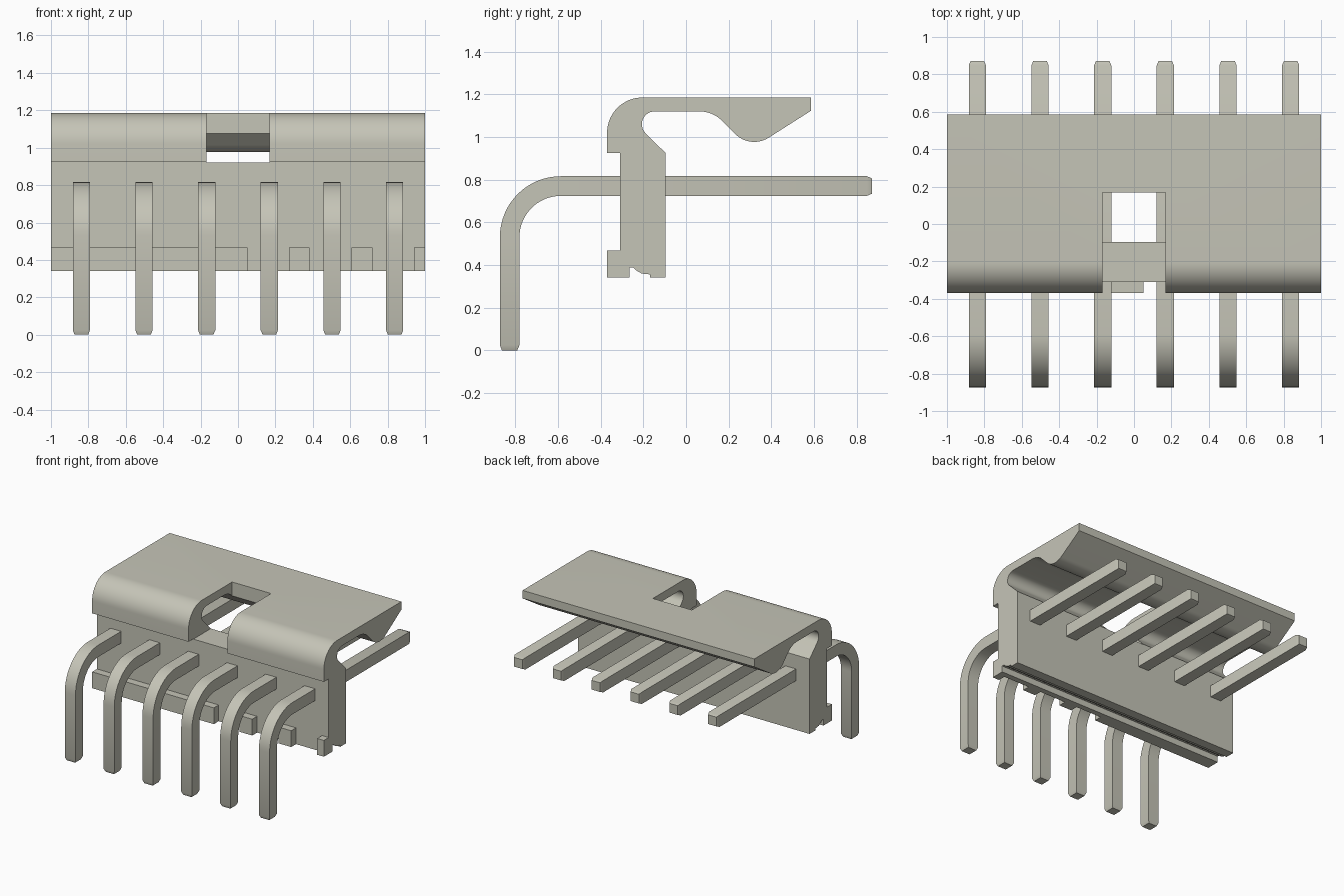
import bpy, bmesh, math

cube = bpy.data.objects.get("Cube")
if cube:
    bpy.data.objects.remove(cube, do_unlink=True)

# Single warm grey material
grey = bpy.data.materials.new("warm_grey")
colour = (0.56, 0.555, 0.475, 1)
grey.diffuse_color = colour
grey.use_nodes = True
grey.node_tree.nodes["Principled BSDF"].inputs["Base Color"].default_value = colour


def make_object(name, bm, smooth=False):
    bmesh.ops.recalc_face_normals(bm, faces=bm.faces)
    mesh = bpy.data.meshes.new(name)
    bm.to_mesh(mesh)
    bm.free()
    mesh.materials.append(grey)
    obj = bpy.data.objects.new(name, mesh)
    bpy.context.collection.objects.link(obj)
    select(obj)
    if smooth:
        bpy.ops.object.shade_smooth_by_angle(angle=math.radians(25))
    return obj


def select(obj):
    bpy.ops.object.select_all(action='DESELECT')
    obj.select_set(True)
    bpy.context.view_layer.objects.active = obj


def arc(cy, cz, r, start, end, steps):
    """Points on an arc in the y-z plane, angles in degrees."""
    angles = [math.radians(start + (end - start) * i / steps) for i in range(steps + 1)]
    return [(cy + r * math.cos(a), cz + r * math.sin(a)) for a in angles]


def extrude_profile(profile, x0, x1):
    """Prism along x from a y-z outline."""
    bm = bmesh.new()
    face = bm.faces.new([bm.verts.new((x0, y, z)) for y, z in profile])
    ext = bmesh.ops.extrude_face_region(bm, geom=[face])
    moved = [g for g in ext["geom"] if isinstance(g, bmesh.types.BMVert)]
    bmesh.ops.translate(bm, verts=moved, vec=(x1 - x0, 0, 0))
    return bm


def box(name, x0, x1, y0, y1, z0, z1):
    return make_object(name, extrude_profile([(y0, z0), (y1, z0), (y1, z1), (y0, z1)], x0, x1))


# Housing: wall, curled hook, latch bump and grooved underside in one outline
outline = [(-0.31, 0.34), (-0.31, 0.924), (-0.37, 0.924)]
outline += arc(-0.205, 1.02, 0.165, 180, 90, 16)          # outer curl
outline += [(0.586, 1.185), (0.586, 1.123)]               # top plate lip
outline += arc(0.32, 1.103, 0.126, -57, -135, 14)         # latch bump
outline += arc(0.063, 0.97, 0.15, 45, 90, 8)              # fillet to plate
outline += arc(-0.147, 1.06, 0.06, 90, 225, 14)           # inner curl
outline += [(-0.095, 0.924), (-0.095, 0.34), (-0.168, 0.34), (-0.168, 0.356),
            (-0.19, 0.357), (-0.21, 0.361), (-0.23, 0.372), (-0.247, 0.388),
            (-0.266, 0.388), (-0.266, 0.34)]              # bottom groove
housing = make_object("housing", extrude_profile(outline, -1, 1))

# Window cut through the hook
cutter = box("window_cutter", -0.168, 0.168, -0.6, 0.168, 0.922, 1.4)
cutter.hide_render = True
cut = housing.modifiers.new("window", 'BOOLEAN')
cut.object = cutter
cut.operation = 'DIFFERENCE'
cut.solver = 'EXACT'
select(housing)
bpy.ops.object.modifier_apply(modifier=cut.name)
bpy.data.objects.remove(cutter, do_unlink=True)
select(housing)
bpy.ops.object.shade_smooth_by_angle(angle=math.radians(25))

# Foot ledge: one long strip and three short blocks
for i, (x0, x1) in enumerate([(-1, 0.05), (0.272, 0.382), (0.608, 0.718), (0.942, 1)]):
    box(f"foot_{i + 1}", x0, x1, -0.37, -0.31, 0.34, 0.467)


# Bent square pins with tapered tips
def make_pin(name, x):
    half, tip, t = 0.046, 0.036, 0.024
    outer_r, mid_r = 0.286, 0.24
    cy, cz = -0.587, 0.53
    line = cy - mid_r
    # Each station: y, z, direction of the outer side, half size
    stations = [(line, 0, 180, tip), (line, t, 180, half)]
    for i in range(17):
        a = 180 - 90 * i / 16
        r = math.radians(a)
        stations.append((cy + mid_r * math.cos(r), cz + mid_r * math.sin(r), a, half))
    stations += [(0.872 - t, cz + mid_r, 90, half), (0.872, cz + mid_r, 90, tip)]
    bm = bmesh.new()
    rings = []
    for y, z, a, h in stations:
        dy, dz = math.cos(math.radians(a)) * h, math.sin(math.radians(a)) * h
        rings.append([bm.verts.new((x + sx * h, y + s * dy, z + s * dz))
                      for sx, s in ((-1, -1), (1, -1), (1, 1), (-1, 1))])
    for a, b in zip(rings, rings[1:]):
        for i in range(4):
            j = (i + 1) % 4
            bm.faces.new((a[i], a[j], b[j], b[i]))
    bm.faces.new(rings[0])
    bm.faces.new(rings[-1])
    return make_object(name, bm, smooth=True)


for i in range(6):
    make_pin(f"pin_{i + 1}", (i - 2.5) * 0.335)
